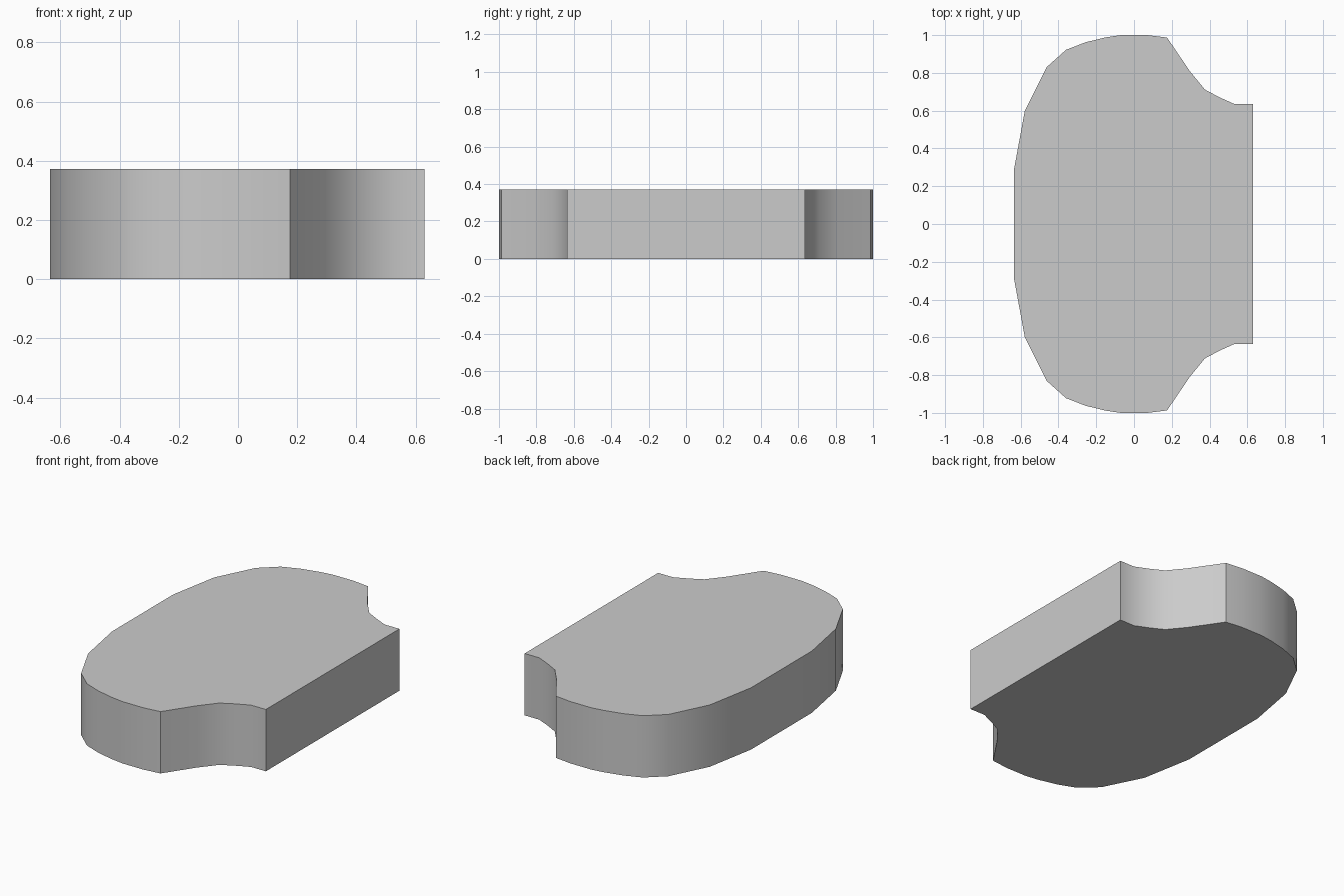
import bpy, bmesh, math

if "Cube" in bpy.data.objects:
    bpy.data.objects.remove(bpy.data.objects["Cube"])

HEIGHT = 0.372

# Back half of the outline (y > 0), from the left side to the right edge
half = [(-0.635, 0.29), (-0.578, 0.60), (-0.463, 0.83), (-0.36, 0.922),
        (-0.257, 0.962), (-0.15, 0.988), (-0.07, 1.0), (0.07, 1.0),
        (0.175, 0.987), (0.295, 0.81), (0.375, 0.712), (0.45, 0.672),
        (0.532, 0.635), (0.63, 0.635)]
outline = half + [(x, -y) for x, y in reversed(half)]

# Slab: outline face extruded upwards
bm = bmesh.new()
base = bm.faces.new([bm.verts.new((x, y, 0)) for x, y in outline])
top = bmesh.ops.extrude_face_region(bm, geom=[base], use_keep_orig=True)
verts = [v for v in top["geom"] if isinstance(v, bmesh.types.BMVert)]
bmesh.ops.translate(bm, verts=verts, vec=(0, 0, HEIGHT))
bmesh.ops.recalc_face_normals(bm, faces=bm.faces)

mesh = bpy.data.meshes.new("notched_slab")
bm.to_mesh(mesh)
bm.free()
slab = bpy.data.objects.new("notched_slab", mesh)
bpy.context.collection.objects.link(slab)

# Smooth curved sides, crisp corners and rims
bpy.context.view_layer.objects.active = slab
slab.select_set(True)
bpy.ops.object.shade_smooth_by_angle(angle=math.radians(30))
